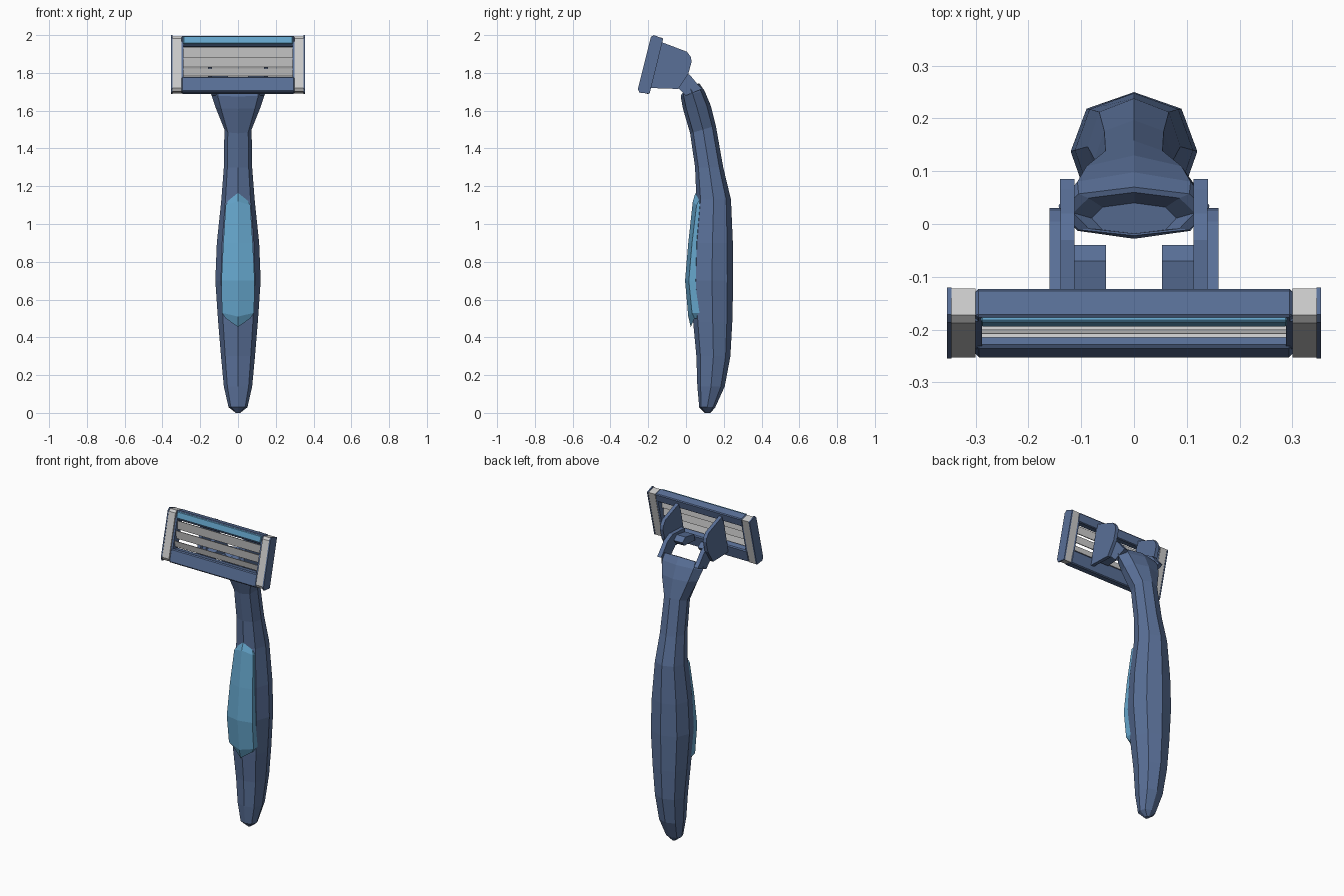
import bpy, bmesh
from math import radians
from mathutils import Matrix

if "Cube" in bpy.data.objects:
    bpy.data.objects.remove(bpy.data.objects["Cube"])


def material(name, rgb):
    m = bpy.data.materials.new(name)
    m.diffuse_color = (*rgb, 1)
    m.use_nodes = True
    m.node_tree.nodes["Principled BSDF"].inputs["Base Color"].default_value = m.diffuse_color
    return m


BLUE = material("blue_plastic", (0.10, 0.16, 0.31))
LIGHT = material("light_blue_rubber", (0.13, 0.38, 0.60))
# Head frame: local z runs up the tilted face, local y runs to the back
HEAD = Matrix.Translation((0, -0.217, 1.85)) @ Matrix.Rotation(radians(-14), 4, 'X')


def finish(bm, name, mat=None, bevel=0):
    bmesh.ops.recalc_face_normals(bm, faces=bm.faces)
    me = bpy.data.meshes.new(name)
    bm.to_mesh(me)
    bm.free()
    ob = bpy.data.objects.new(name, me)
    bpy.context.collection.objects.link(ob)
    if mat:
        me.materials.append(mat)
    if bevel:
        b = ob.modifiers.new("bevel", 'BEVEL')
        b.width, b.segments = bevel, 1
    return ob


def loft(name, rings, mat):
    bm = bmesh.new()
    loops = [[bm.verts.new(p) for p in ring] for ring in rings]
    n = len(loops[0])
    for a, b in zip(loops, loops[1:]):
        for i in range(n):
            j = (i + 1) % n
            bm.faces.new((a[i], a[j], b[j], b[i]))
    bm.faces.new(loops[0])
    bm.faces.new(loops[-1])
    return finish(bm, name, mat)


def extrude_x(name, profile, x0, x1, mat=None, matrix=None, bevel=0):
    """Extrude a (y, z) profile from x0 to x1."""
    bm = bmesh.new()
    a = [bm.verts.new((x0, y, z)) for y, z in profile]
    b = [bm.verts.new((x1, y, z)) for y, z in profile]
    n = len(a)
    for i in range(n):
        j = (i + 1) % n
        bm.faces.new((a[i], a[j], b[j], b[i]))
    bm.faces.new(a)
    bm.faces.new(b)
    if matrix:
        bm.transform(matrix)
    return finish(bm, name, mat, bevel)


def rect(y0, y1, z0, z1):
    return [(y0, z0), (y1, z0), (y1, z1), (y0, z1)]


# Handle: eight-sided loft; columns are half width, front y, front z, back y, back z
SECTIONS = [
    (.012, .10, 0, .13, 0), (.05, .07, .03, .155, .03), (.075, .06, .14, .205, .14),
    (.09, .055, .3, .235, .3), (.105, .038, .48, .245, .48), (.12, .025, .7, .25, .7),
    (.112, .032, .9, .248, .9), (.088, .055, 1.13, .238, 1.13), (.075, .048, 1.3, .197, 1.3),
    (.072, .022, 1.48, .158, 1.52), (.12, -.016, 1.61, .13, 1.63),
    (.143, -.028, 1.675, .098, 1.705), (.14, -.022, 1.69, .07, 1.745),
    (.115, -.018, 1.69, .06, 1.742), (.08, -.018, 1.682, .04, 1.69)]
HALF = [(0, 1), (.75, .86), (1, .5), (.75, .12), (0, 0)]
OUTLINE = HALF + [(-x, s) for x, s in HALF[3:0:-1]]
loft("handle", [[(w * x, yf + (yb - yf) * s, zf + (zb - zf) * s) for x, s in OUTLINE]
                for w, yf, zf, yb, zb in SECTIONS], BLUE)

# Grip pad: half width, ridge y, ridge z, edge z
PAD = [(.065, .025, .455, .50), (.085, .012, .51, .53), (.088, -.005, .7, .7),
       (.078, .012, .9, .9), (.065, .036, 1.12, 1.10), (.05, .05, 1.165, 1.125)]
loft("grip_pad", [[(0, y, z), (w, y + .02, e), (w, y + .065, e),
                   (-w, y + .065, e), (-w, y + .02, e)] for w, y, z, e in PAD], LIGHT)

# Fork arms, inner tabs and rear plates that carry the head
ARM = [(.085, 1.715), (0, 1.68), (-.06, 1.74), (-.16, 1.75),
       (-.15, 1.81), (-.03, 1.815), (.02, 1.79), (.065, 1.735)]
TAB = [(-.04, 1.775), (-.06, 1.75), (-.165, 1.745), (-.155, 1.785), (-.07, 1.80)]
PLATE = [(-.135, 1.965), (.005, 1.912), (.025, 1.885), (.03, 1.86),
         (.012, 1.795), (-.04, 1.715), (-.19, 1.72)]
for s, side in ((-1, "left"), (1, "right")):
    extrude_x("fork_arm_" + side, ARM, s * .113, s * .14, BLUE)
    extrude_x("fork_tab_" + side, TAB, s * .053, s * .113, BLUE)
    extrude_x("rear_plate_" + side, PLATE, s * .138, s * .16, BLUE)

# Head frame bars and side rails
extrude_x("top_bar", rect(.004, .06, .098, .153), -.30, .30, BLUE, HEAD, .005)
extrude_x("bottom_bar", rect(0, .06, -.153, -.072), -.30, .30, BLUE, HEAD, .006)
extrude_x("lubricating_strip", rect(-.004, .01, .108, .148), -.29, .29, LIGHT, HEAD, .003)

# Three slanted blades
for i, (z, h) in enumerate(((.066, .026), (.010, .024), (-.044, .018))):
    extrude_x(f"blade_{i + 1}", [(.008, z + h), (.016, z + h), (.034, z - h), (.026, z - h)],
              -.29, .29, None, HEAD)

# Grey end clips with blue outer plates
CLIP = [(-.003, -.135), (.008, -.15), (.06, -.15), (.06, .15), (.008, .15), (-.003, .135)]
COVER = [(-.004, -.14), (.008, -.157), (.062, -.15), (.062, .15), (.008, .157), (-.004, .14)]
for s, side in ((-1, "left"), (1, "right")):
    extrude_x("side_rail_" + side, rect(.004, .058, -.1, .12), s * .288, s * .30, BLUE, HEAD)
    extrude_x("end_clip_" + side, CLIP, s * .30, s * .346, None, HEAD)
    extrude_x("end_cover_" + side, COVER, s * .346, s * .354, BLUE, HEAD)
